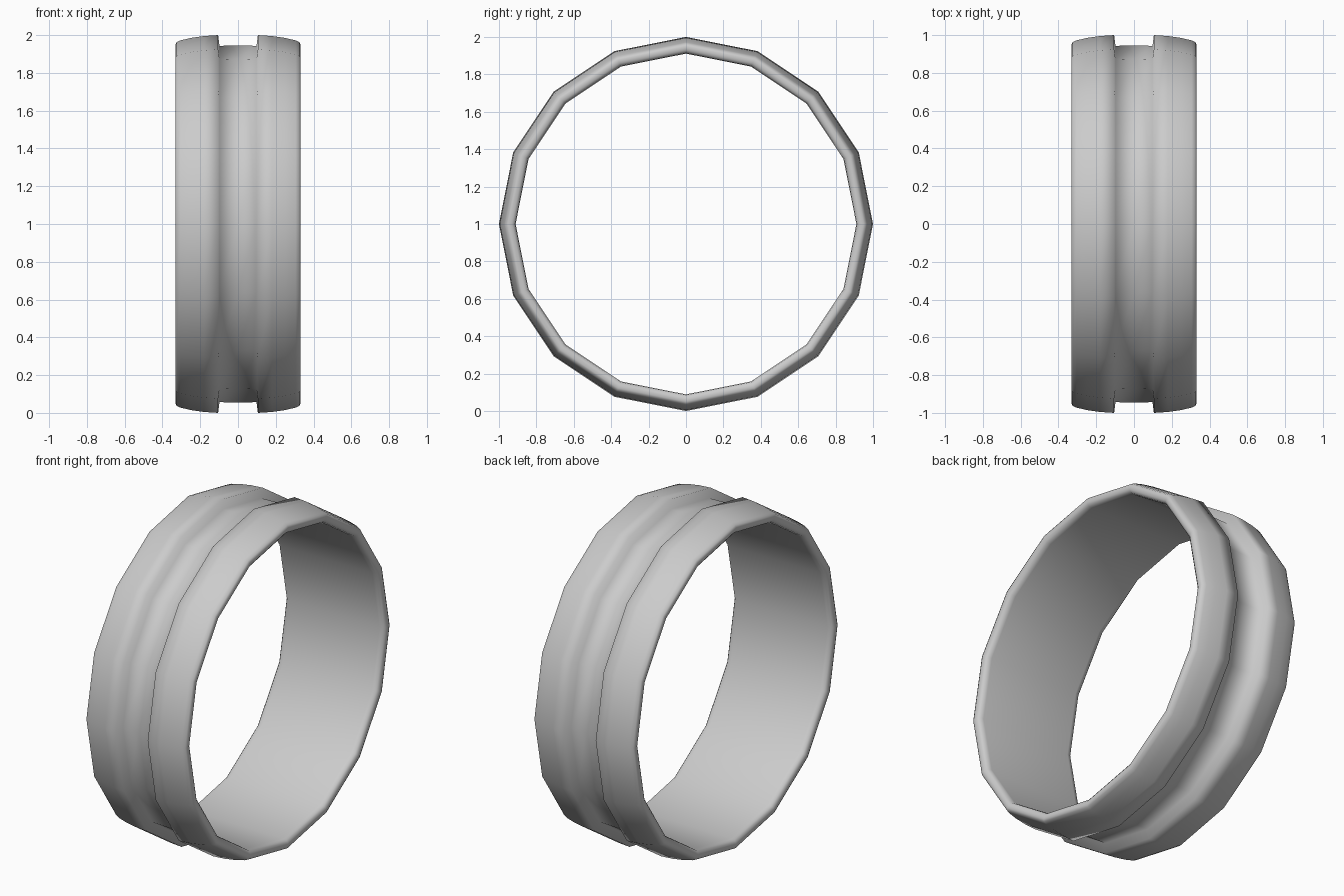
import bpy, bmesh
from math import cos, sin, tau

if "Cube" in bpy.data.objects:
    bpy.data.objects.remove(bpy.data.objects["Cube"])

SIDES = 16

# Half of the band's cross-section (x, radius), from the groove centre
# out over the raised shoulder, round the rim and back along the inside
half = [(0.0, 0.946), (0.098, 0.943), (0.105, 1.0), (0.18, 0.995),
        (0.25, 0.985), (0.305, 0.972), (0.325, 0.963), (0.331, 0.95),
        (0.329, 0.93), (0.318, 0.915), (0.295, 0.911), (0.0, 0.911)]
profile = half + [(-x, r) for x, r in reversed(half[1:-1])]

# Ring band: revolve the closed section about the x axis
bm = bmesh.new()
rings = []
for i in range(SIDES):
    a = tau * i / SIDES
    rings.append([bm.verts.new((x, r * sin(a), 1 + r * cos(a))) for x, r in profile])
n = len(profile)
for i in range(SIDES):
    p, q = rings[i], rings[(i + 1) % SIDES]
    for j in range(n):
        k = (j + 1) % n
        bm.faces.new((p[j], p[k], q[k], q[j]))
bmesh.ops.recalc_face_normals(bm, faces=bm.faces)
for f in bm.faces:
    f.smooth = True

mesh = bpy.data.meshes.new("ring_band")
bm.to_mesh(mesh)
bm.free()
band = bpy.data.objects.new("ring_band", mesh)
bpy.context.collection.objects.link(band)
